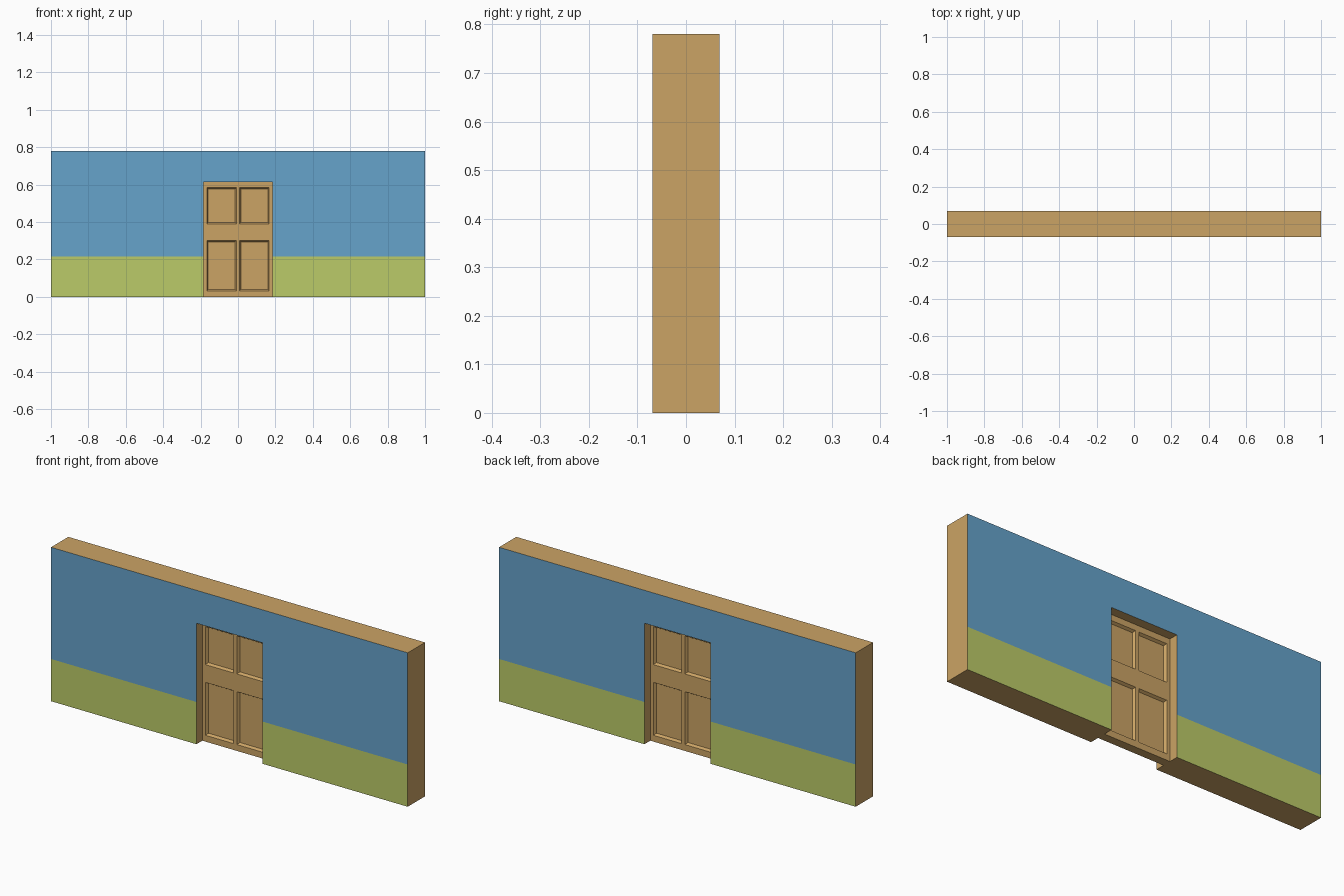
import bpy, bmesh

if "Cube" in bpy.data.objects:
    bpy.data.objects.remove(bpy.data.objects["Cube"])


def material(name, rgb):
    m = bpy.data.materials.new(name)
    m.diffuse_color = (*rgb, 1)
    m.use_nodes = True
    m.node_tree.nodes["Principled BSDF"].inputs["Base Color"].default_value = m.diffuse_color
    return m


tan = material("tan wood", (0.60, 0.37, 0.13))
blue = material("blue paint", (0.133, 0.366, 0.60))
green = material("green paint", (0.50, 0.60, 0.14))

HALF_T, HEIGHT, BAND = 0.069, 0.78, 0.214   # wall half thickness, height, paint line
DOOR_W, DOOR_H, DOOR_T = 0.185, 0.613, 0.022


def cut(bm, co, no):
    bmesh.ops.bisect_plane(bm, geom=bm.verts[:] + bm.edges[:] + bm.faces[:],
                           plane_co=co, plane_no=no, dist=1e-5)


def extruded(points, half):
    """Closed x-z outline extruded through the thickness in y."""
    bm = bmesh.new()
    face = bm.faces.new([bm.verts.new((x, -half, z)) for x, z in points])
    new = bmesh.ops.extrude_face_region(bm, geom=[face])["geom"]
    bmesh.ops.translate(bm, vec=(0, 2 * half, 0),
                        verts=[v for v in new if isinstance(v, bmesh.types.BMVert)])
    bmesh.ops.recalc_face_normals(bm, faces=bm.faces[:])
    return bm


def finish(bm, name, mats):
    mesh = bpy.data.meshes.new(name)
    bm.to_mesh(mesh)
    bm.free()
    for m in mats:
        mesh.materials.append(m)
    obj = bpy.data.objects.new(name, mesh)
    bpy.context.collection.objects.link(obj)
    return obj


# Wall with a doorway, painted in two bands on front and back
w, h = DOOR_W, DOOR_H
bm = extruded([(-1, 0), (-w, 0), (-w, h), (w, h), (w, 0), (1, 0),
               (1, HEIGHT), (-1, HEIGHT)], HALF_T)
for x in (-w, w):
    cut(bm, (x, 0, 0), (1, 0, 0))
cut(bm, (0, 0, BAND), (0, 0, 1))
bm.normal_update()
for f in bm.faces:
    if abs(f.normal.y) > 0.5:
        f.material_index = 1 if f.calc_center_median().z > BAND else 2
finish(bm, "wall", [tan, blue, green])

# Door leaf with four recessed panels on each side
bm = extruded([(-w, 0), (w, 0), (w, h), (-w, h)], DOOR_T)
xs, zs = (0.009, 0.167), ((0.032, 0.30), (0.39, 0.583))
for x in xs:
    cut(bm, (x, 0, 0), (1, 0, 0))
    cut(bm, (-x, 0, 0), (1, 0, 0))
for z in zs[0] + zs[1]:
    cut(bm, (0, 0, z), (0, 0, 1))
bm.normal_update()
panels = []
for f in bm.faces:
    c = f.calc_center_median()
    if abs(f.normal.y) > 0.5 and xs[0] < abs(c.x) < xs[1] \
            and any(a < c.z < b for a, b in zs):
        panels.append(f)
bmesh.ops.inset_individual(bm, faces=panels, thickness=0.011, depth=-0.013)
finish(bm, "door", [tan])
